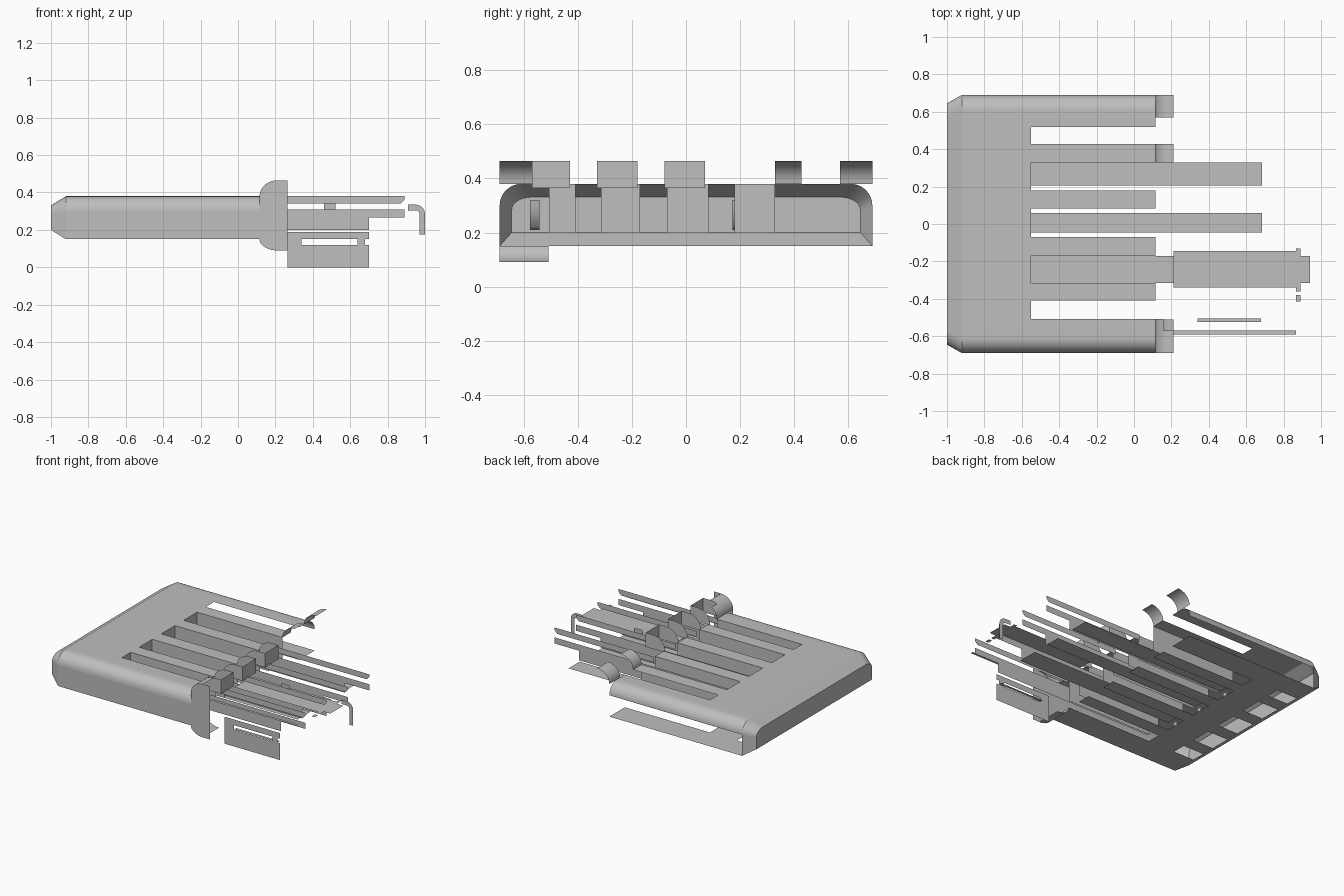
import bpy
from math import sin, cos, pi

cube = bpy.data.objects.get("Cube")
if cube:
    bpy.data.objects.remove(cube, do_unlink=True)

METAL = (0.52, 0.52, 0.52, 1)
mat = bpy.data.materials.new("plain_grey_metal")
mat.use_nodes = True
mat.diffuse_color = METAL
mat.node_tree.nodes["Principled BSDF"].inputs["Base Color"].default_value = METAL


def sheet(name, faces, smooth=False):
    """Sheet metal made from lists of corner points that share vertices."""
    verts, index, polys = [], {}, []
    for face in faces:
        for p in face:
            key = tuple(round(c, 4) for c in p)
            if key not in index:
                index[key] = len(verts)
                verts.append(key)
        polys.append([index[tuple(round(c, 4) for c in p)] for p in face])
    mesh = bpy.data.meshes.new(name)
    mesh.from_pydata(verts, [], polys)
    mesh.materials.append(mat)
    ob = bpy.data.objects.new(name, mesh)
    bpy.context.collection.objects.link(ob)
    if smooth:
        bpy.ops.object.select_all(action='DESELECT')
        ob.select_set(True)
        bpy.context.view_layer.objects.active = ob
        bpy.ops.object.shade_smooth_by_angle(angle=0.5)


def flat(name, x0, x1, y0, y1, z):
    sheet(name, [[(x0, y0, z), (x1, y0, z), (x1, y1, z), (x0, y1, z)]])


def upright(name, x, y0, y1, z0, z1):
    sheet(name, [[(x, y0, z0), (x, y1, z0), (x, y1, z1), (x, y0, z1)]])


def blade(name, y, outline):
    sheet(name, [[(x, y, z) for x, z in outline]])


def bar(name, y, x0, x1, z0, z1):
    blade(name, y, [(x0, z0), (x1, z0), (x1, z1), (x0, z1)])


def sweep_x(name, profile, x0, x1):
    pairs = zip(profile, profile[1:])
    sheet(name, [[(x0, *a), (x1, *a), (x1, *b), (x0, *b)] for a, b in pairs], True)


def sweep_y(name, profile, y0, y1):
    pairs = zip(profile, profile[1:])
    sheet(name, [[(a[0], y0, a[1]), (b[0], y0, b[1]),
                  (b[0], y1, b[1]), (a[0], y1, a[1])] for a, b in pairs], True)


def arc(cx, cz, rx, rz, a0, a1, n=8):
    return [(cx + rx * cos(a0 + (a1 - a0) * i / n),
             cz + rz * sin(a0 + (a1 - a0) * i / n)) for i in range(n + 1)]


TOP, BASE, FLOOR, HALF, EDGE = 0.38, 0.15, 0.2, 0.69, 0.57
BACK, ROOT, MOUTH, STOP = -0.92, -0.55, 0.115, 0.265
R = 0.08

# Rounded top rails, bottom rails, and the single side wall on the right
right_arc = arc(-HALF + R, TOP - R, R, R, pi, pi / 2)
left_arc = arc(HALF - R, TOP - R, R, R, 0, pi / 2)
sweep_x("right_top_rail", right_arc + [(-EDGE, TOP)], BACK, MOUTH)
sweep_x("left_top_rail", left_arc + [(EDGE, TOP)], BACK, MOUTH)
bar("right_side_wall", -HALF, BACK, MOUTH, BASE, TOP - R)
flat("left_bottom_rail", BACK, MOUTH, EDGE, HALF, BASE)
flat("right_bottom_rail", BACK, MOUTH, -HALF, -EDGE, BASE)

# Chamfered closed end
outer = [(-HALF, BASE)] + right_arc + left_arc[::-1] + [(HALF, BASE)]
inner = [(y * 0.935, 0.2 + (z - BASE) * 0.57) for y, z in outer]
cap = [[(-1, y, z) for y, z in inner]]
for i in range(len(outer)):
    j = (i + 1) % len(outer)
    cap.append([(BACK, *outer[i]), (BACK, *outer[j]), (-1, *inner[j]), (-1, *inner[i])])
sheet("closed_end", cap)

# Top and bottom plates with fingers
flat("top_plate", BACK, ROOT, -EDGE, EDGE, TOP)
flat("bottom_plate", -0.76, ROOT, -EDGE, EDGE, BASE)
fingers = [(0.518, 0.58), (0.33, 0.427), (0.083, 0.18),
           (-0.17, -0.07), (-0.41, -0.315), (-0.57, -0.507)]
for y0, y1 in fingers:
    flat("top_finger", ROOT, MOUTH, y0, y1, TOP)
    flat("bottom_finger", ROOT, MOUTH, y0, y1, BASE)
    flat("bottom_window_bridge", BACK, -0.76, y0, y1, BASE)

# Walls lining the four contact slots
for y0, y1 in [(-0.507, -0.41), (-0.315, -0.17), (-0.07, 0.083), (0.18, 0.33)]:
    for y in (y0, y1):
        bar("slot_side_wall", y, ROOT, MOUTH, FLOOR, TOP)
    upright("slot_end_wall", ROOT, y0, y1, FLOOR, TOP)

# Curled spring lips at the open mouth
lip = arc(0.21, TOP, 0.095, 0.085, pi, pi / 2)
low_lip = arc(0.21, BASE, 0.095, 0.06, pi, 1.5 * pi)
for y0, y1 in [(EDGE, HALF), (0.33, 0.427), (-HALF, -EDGE)]:
    sweep_y("upper_lip", lip, y0, y1)
sweep_y("short_upper_lip", lip[:6], -EDGE, -0.507)
sweep_y("lower_lip", low_lip, -HALF, -0.51)

# Flared side ear on the right wall
blade("right_ear", -HALF, lip + [(STOP, 0.465), (STOP, 0.09)] + low_lip[::-1])

# Upright stops with rounded cheeks between the fingers
for y0, y1 in [(-0.57, -0.43), (-0.33, -0.18), (-0.08, 0.07)]:
    upright("upright_stop", STOP, y0, y1, 0.365, 0.465)
    for y in (y0, y1):
        blade("stop_cheek", y, lip + [(STOP, 0.465), (STOP, 0.365), (MOUTH, 0.365)])

# Flat contact floors, and the long upper contact with collar and barbs
for y0, y1 in [(0.205, 0.33), (-0.045, 0.06), (-0.315, -0.17)]:
    flat("contact_floor", ROOT, 0.685, y0, y1, FLOOR)
flat("long_contact", 0.21, 0.89, -0.34, -0.145, 0.31)
flat("long_contact_end", 0.89, 0.94, -0.315, -0.17, 0.31)
for y0, y1 in [(-0.145, -0.13), (-0.36, -0.34), (-0.415, -0.38)]:
    flat("long_contact_barb", 0.865, 0.89, y0, y1, 0.31)

# Four evenly spaced sets of upright contact blades with bevelled tips
for i in range(4):
    y = -0.52 + i * 0.237
    blade("lower_contact_blade", y, [(ROOT, 0.267), (0.89, 0.267), (0.89, 0.31), (ROOT, 0.31)])
    blade("upper_contact_blade", y, [(MOUTH, 0.34), (0.87, 0.34), (0.89, 0.36),
                                     (0.89, TOP), (MOUTH, TOP)])
    bar("contact_blade_skirt", y, ROOT, 0.7, FLOOR, 0.267)

# Narrow curved spring tips near the closed end
for y, drop in [(-0.56, 0.11), (-0.44, 0.07), (-0.2, 0.11),
                (-0.05, 0.07), (0.055, 0.07), (0.19, 0.11)]:
    sweep_y("spring_tip", arc(-0.78, 0.32, 0.07, drop, pi, 2 * pi), y - 0.018, y + 0.018)

# Bent tail of the long contact
bend = arc(0.95, 0.285, 0.05, 0.05, pi / 2, 0)
inside = arc(0.95, 0.285, 0.02, 0.02, 0, pi / 2)
blade("bent_tail", -0.145, [(0.91, 0.335)] + bend + [(1.0, 0.175), (0.97, 0.175)]
      + inside + [(0.91, 0.305)])
bar("contact_stub", -0.17, 0.46, 0.52, 0.31, 0.34)

# Outer right strip and the slotted foot below the blades
flat("outer_strip", MOUTH, 0.865, -0.59, -0.57, 0.31)
flat("foot_ledge", 0.34, 0.68, -0.525, -0.505, 0.12)
FOOT = -0.53
bar("foot_plate", FOOT, STOP, 0.7, 0.0, 0.12)
bar("foot_front", FOOT, STOP, 0.34, 0.12, 0.15)
bar("foot_rear", FOOT, 0.64, 0.68, 0.12, 0.15)
bar("foot_top", FOOT, STOP, 0.7, 0.15, 0.19)
